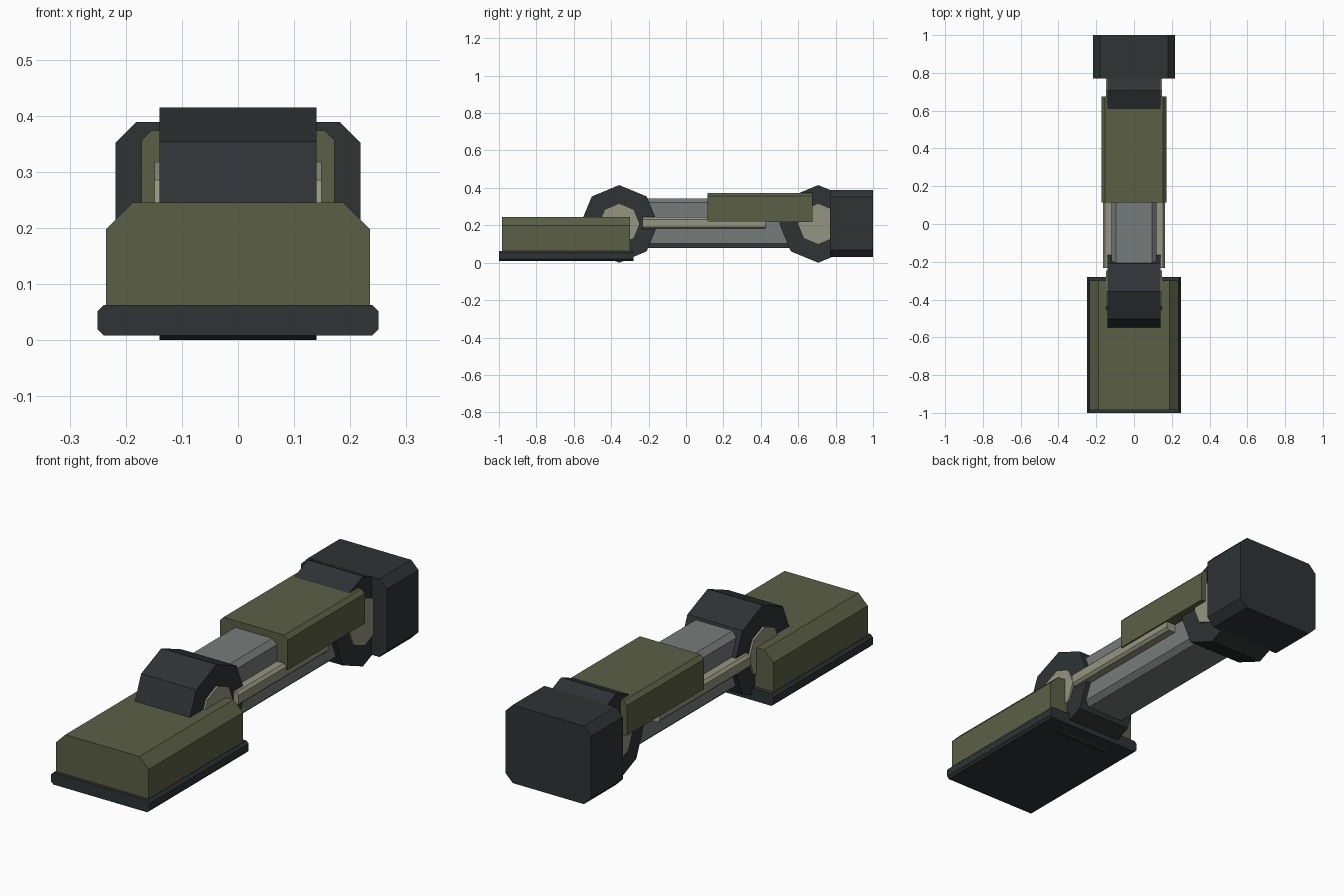
import bpy, bmesh, math

if "Cube" in bpy.data.objects:
    bpy.data.objects.remove(bpy.data.objects["Cube"])


def material(name, rgb):
    m = bpy.data.materials.new(name)
    m.diffuse_color = (*rgb, 1)
    m.use_nodes = True
    m.node_tree.nodes["Principled BSDF"].inputs["Base Color"].default_value = m.diffuse_color
    return m


DARK = material("dark_metal", (0.028, 0.033, 0.035))
OLIVE = material("olive_armour", (0.105, 0.115, 0.06))
PALE = material("pale_metal", (0.30, 0.30, 0.22))
GREY = material("grey_metal", (0.18, 0.20, 0.195))


def prism(name, points, axis, start, end, mat):
    """Extrude a closed 2D profile: (x, z) along y, or (y, z) along x."""
    bm = bmesh.new()
    place = (lambda p: (p[0], start, p[1])) if axis == "y" else (lambda p: (start, *p))
    face = bm.faces.new([bm.verts.new(place(p)) for p in points])
    ext = bmesh.ops.extrude_face_region(bm, geom=[face])
    verts = [g for g in ext["geom"] if isinstance(g, bmesh.types.BMVert)]
    d = end - start
    bmesh.ops.translate(bm, verts=verts, vec=(0, d, 0) if axis == "y" else (d, 0, 0))
    bmesh.ops.recalc_face_normals(bm, faces=bm.faces)
    mesh = bpy.data.meshes.new(name)
    bm.to_mesh(mesh)
    bm.free()
    mesh.materials.append(mat)
    ob = bpy.data.objects.new(name, mesh)
    bpy.context.collection.objects.link(ob)
    return ob


def chamfered(x0, x1, z0, z1, top, bottom=None):
    """Rectangle with (dx, dz) chamfers on the top and optionally bottom corners."""
    a, b = top
    pts = [(x1, z1 - b), (x1 - a, z1), (x0 + a, z1), (x0, z1 - b)]
    if bottom:
        a, b = bottom
        pts += [(x0, z0 + b), (x0 + a, z0), (x1 - a, z0), (x1, z0 + b)]
    else:
        pts += [(x0, z0), (x1, z0)]
    return pts


def octagon(y, z, r):
    return [(y + r * math.cos(i * math.pi / 4), z + r * math.sin(i * math.pi / 4))
            for i in range(8)]


# Foot: sole plate and armour shell
prism("foot_sole", chamfered(-0.25, 0.25, 0.008, 0.063, (0.011, 0.011), (0.011, 0.011)),
      "y", -1.0, -0.28, DARK)
prism("foot_armour", chamfered(-0.235, 0.235, 0.06, 0.245, (0.047, 0.047)),
      "y", -0.985, -0.30, OLIVE)

# Octagonal joints with pale axle caps
for name, y in (("ankle", -0.357), ("knee", 0.707)):
    prism(name + "_joint", octagon(y, 0.2075, 0.2075), "x", -0.14, 0.14, DARK)
    prism(name + "_axle", octagon(y, 0.2075, 0.11), "x", -0.149, 0.149, PALE)

# Shin beam between the joints
prism("shin_beam", chamfered(-0.118, 0.118, 0.08, 0.343, (0.024, 0.022), (0.024, 0.022)),
      "y", -0.357, 0.707, GREY)

# Side rods
for name, s in (("left", -1), ("right", 1)):
    x0, x1 = sorted((s * 0.106, s * 0.165))
    prism(name + "_rod", chamfered(x0, x1, 0.179, 0.244, (0.012, 0.012), (0.012, 0.012)),
          "y", -0.233, 0.425, PALE)

# Shin armour and upper end block
prism("shin_armour", chamfered(-0.172, 0.172, 0.218, 0.374, (0.018, 0.018)),
      "y", 0.115, 0.675, OLIVE)
prism("upper_block", chamfered(-0.218, 0.218, 0.03, 0.389, (0.037, 0.037), (0.037, 0.037)),
      "y", 0.77, 1.0, DARK)
